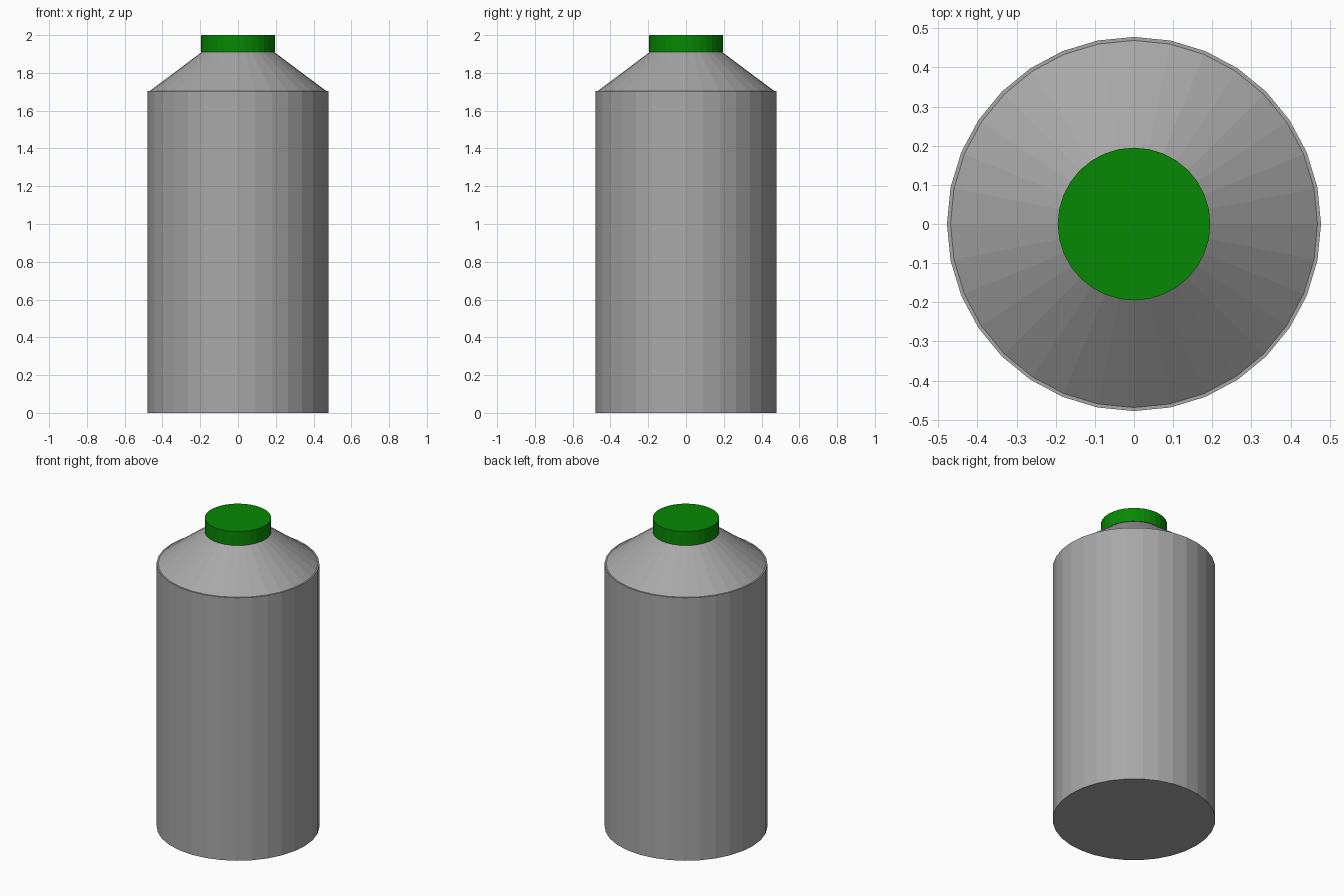
import bpy

if "Cube" in bpy.data.objects:
    bpy.data.objects.remove(bpy.data.objects["Cube"])

SIDES = 32


def material(name, color):
    mat = bpy.data.materials.new(name)
    mat.diffuse_color = (*color, 1)
    mat.use_nodes = True
    mat.node_tree.nodes["Principled BSDF"].inputs["Base Color"].default_value = mat.diffuse_color
    return mat


def frustum(name, r_bottom, r_top, z0, z1, mat):
    bpy.ops.mesh.primitive_cone_add(
        vertices=SIDES, radius1=r_bottom, radius2=r_top,
        depth=z1 - z0, location=(0, 0, (z0 + z1) / 2))
    obj = bpy.context.object
    obj.name = name
    obj.data.materials.append(mat)
    return obj


grey = material("bottle_grey", (0.39, 0.39, 0.39))
green = material("cap_green", (0.002, 0.25, 0.001))

# Cylindrical body
frustum("bottle_body", 0.478, 0.478, 0.0, 1.703, grey)

# Sloping shoulder, set in slightly from the body rim
frustum("bottle_shoulder", 0.469, 0.192, 1.703, 1.91, grey)

# Green screw cap
frustum("bottle_cap", 0.195, 0.195, 1.91, 2.0, green)
